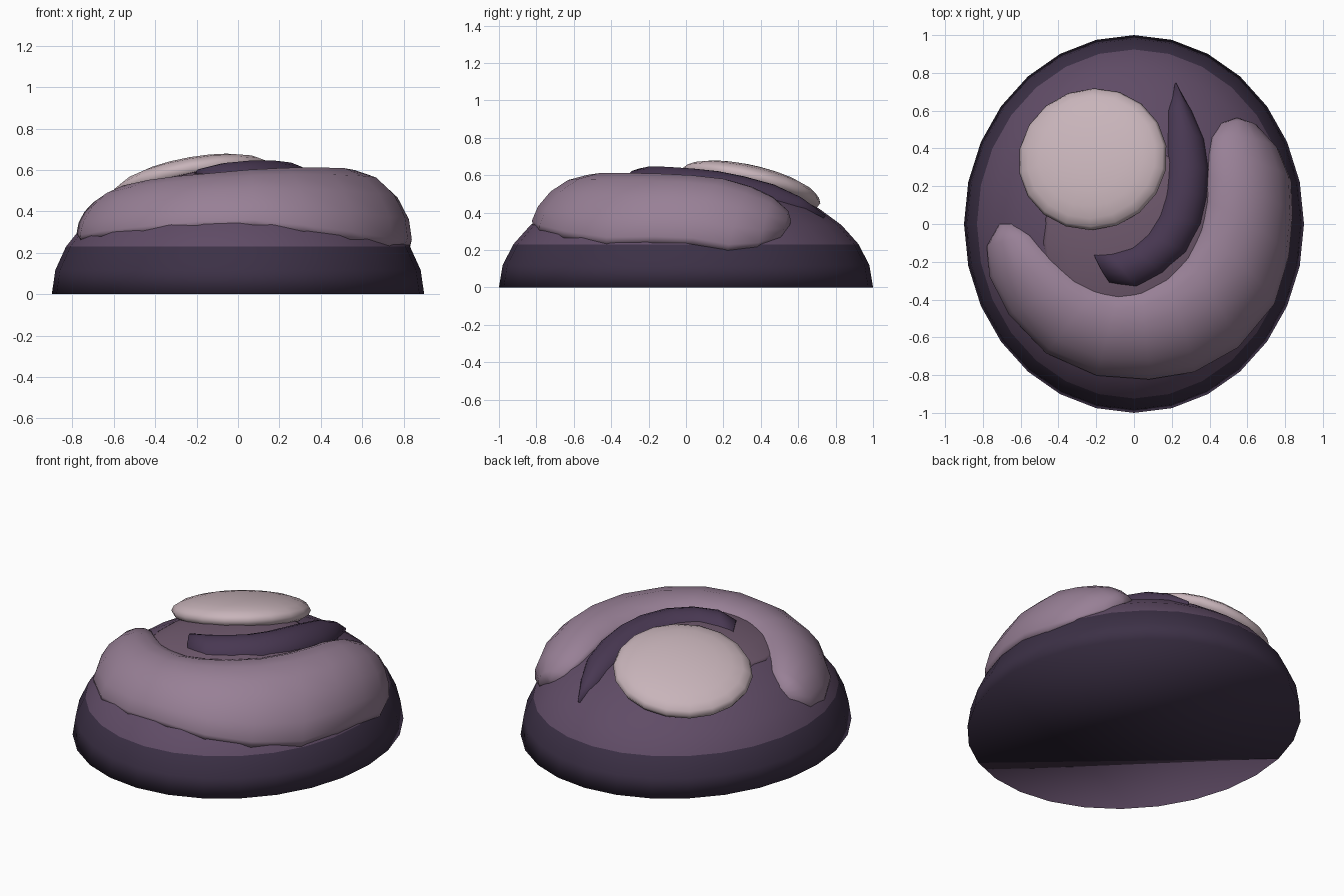
import bpy, bmesh, math
from mathutils import Vector, Matrix

if "Cube" in bpy.data.objects:
    bpy.data.objects.remove(bpy.data.objects["Cube"])

RX, RY, RZ = 0.9, 1.0, 0.6


def material(name, rgb):
    m = bpy.data.materials.new(name)
    m.diffuse_color = (*rgb, 1)
    m.use_nodes = True
    m.node_tree.nodes["Principled BSDF"].inputs["Base Color"].default_value = m.diffuse_color
    return m


BAND = material("dark_band", (0.045, 0.030, 0.061))
BODY = material("plum", (0.117, 0.072, 0.133))
PATCH = material("pale_plum", (0.162, 0.102, 0.156))
RIDGE = material("mauve", (0.314, 0.216, 0.305))
PALE = material("pale_pink", (0.578, 0.456, 0.491))
DARK = material("dark_violet", (0.065, 0.039, 0.084))


def finish(name, bm, mats):
    for f in bm.faces:
        f.smooth = True
    bmesh.ops.recalc_face_normals(bm, faces=bm.faces[:])
    me = bpy.data.meshes.new(name)
    bm.to_mesh(me)
    bm.free()
    for m in mats:
        me.materials.append(m)
    ob = bpy.data.objects.new(name, me)
    bpy.context.collection.objects.link(ob)
    return ob


def on_dome(x, y):
    """Point on the dome and its outward normal."""
    z = RZ * math.sqrt(max(0.0, 1 - (x / RX) ** 2 - (y / RY) ** 2))
    n = Vector((x / RX ** 2, y / RY ** 2, z / RZ ** 2)).normalized()
    return Vector((x, y, z)), n


def dome_strip(name, sections, mat, sink=0.015, count=9, power=0.6):
    """Loft a raised strip over the dome; section = inner x, y, outer x, y, height."""
    bm = bmesh.new()
    rows = []
    for ix, iy, ox, oy, h in sections:
        row = []
        for k in range(count):
            a = math.pi * k / (count - 1)
            t = (1 - math.cos(a)) / 2
            p, n = on_dome(ix + (ox - ix) * t, iy + (oy - iy) * t)
            lift = max(0.0, math.sin(math.pi * t)) ** power
            row.append(bm.verts.new(p + n * ((h + sink) * lift - sink)))
        # closing point buried in the dome
        p, n = on_dome((ix + ox) / 2, (iy + oy) / 2)
        row.append(bm.verts.new(p - n * (sink + 0.02)))
        rows.append(row)
    m = count + 1
    for a, b in zip(rows, rows[1:]):
        for k in range(m):
            bm.faces.new((a[k], a[(k + 1) % m], b[(k + 1) % m], b[k]))
    bm.faces.new(rows[0])
    bm.faces.new(rows[-1])
    return finish(name, bm, [mat])


# Domed body: half ellipsoid with a dark lower band and a flat underside
bm = bmesh.new()
bmesh.ops.create_uvsphere(bm, u_segments=28, v_segments=16, radius=1,
                          matrix=Matrix.Diagonal((RX, RY, RZ, 1)))
bmesh.ops.delete(bm, geom=[v for v in bm.verts if v.co.z < -1e-3], context='VERTS')
for f in bm.faces:
    f.material_index = 0 if f.calc_center_median().z < 0.225 else 1
rim = sorted((v for v in bm.verts if abs(v.co.z) < 1e-3),
             key=lambda v: math.atan2(v.co.y / RY, v.co.x / RX) % (2 * math.pi - 1e-4))
bm.faces.new(rim[22:] + rim[:13]).material_index = 0
bm.faces.new(rim[12:23]).material_index = 1
finish("domed_body", bm, [BAND, BODY])

# Slightly raised lighter patch on the crown
disc = []
for i in range(1, 12):
    a = math.pi * i / 12
    y, w = -0.1 - 0.5 * math.cos(a), 0.5 * math.sin(a)
    disc.append((-w, y, w, y, 0.012))
dome_strip("crown_patch", disc, PATCH, sink=0.006, power=0.3)

# Thick C-shaped ridge wrapping the front
dome_strip("curved_ridge", [
    (-.64, .00, -.72, .00, .015), (-.55, -.06, -.785, -.12, .055),
    (-.42, -.20, -.77, -.28, .075), (-.30, -.30, -.67, -.48, .08),
    (-.20, -.345, -.47, -.69, .085), (-.08, -.37, -.20, -.81, .09),
    (.04, -.35, .08, -.83, .10), (.17, -.28, .32, -.79, .11),
    (.28, -.17, .55, -.66, .12), (.35, -.02, .74, -.43, .13),
    (.38, .12, .815, -.18, .135), (.385, .25, .835, .03, .135),
    (.39, .36, .83, .22, .12), (.41, .46, .77, .38, .095),
    (.46, .535, .66, .51, .055), (.52, .555, .56, .555, .015)], RIDGE)

# Dark crescent, pointed at the back and blunt at the front
dome_strip("crescent", [
    (.215, .74, .225, .74, .012), (.18, .60, .31, .60, .035),
    (.175, .46, .375, .45, .05), (.175, .30, .40, .29, .055),
    (.165, .18, .39, .14, .06), (.13, .05, .36, .00, .06),
    (.07, -.05, .28, -.15, .06), (-.02, -.12, .16, -.26, .06),
    (-.12, -.15, .02, -.34, .055), (-.22, -.145, -.12, -.325, .035)], DARK)

# Pale lens lying flush on the slope
p, n = on_dome(-0.22, 0.345)
tilt = Vector((0, 0, 1)).rotation_difference(n).to_matrix().to_4x4()
bm = bmesh.new()
bmesh.ops.create_uvsphere(bm, u_segments=18, v_segments=12, radius=1,
                          matrix=Matrix.Translation(p - n * 0.01) @ tilt
                          @ Matrix.Diagonal((0.40, 0.385, 0.10, 1)))
finish("pale_lens", bm, [PALE])
